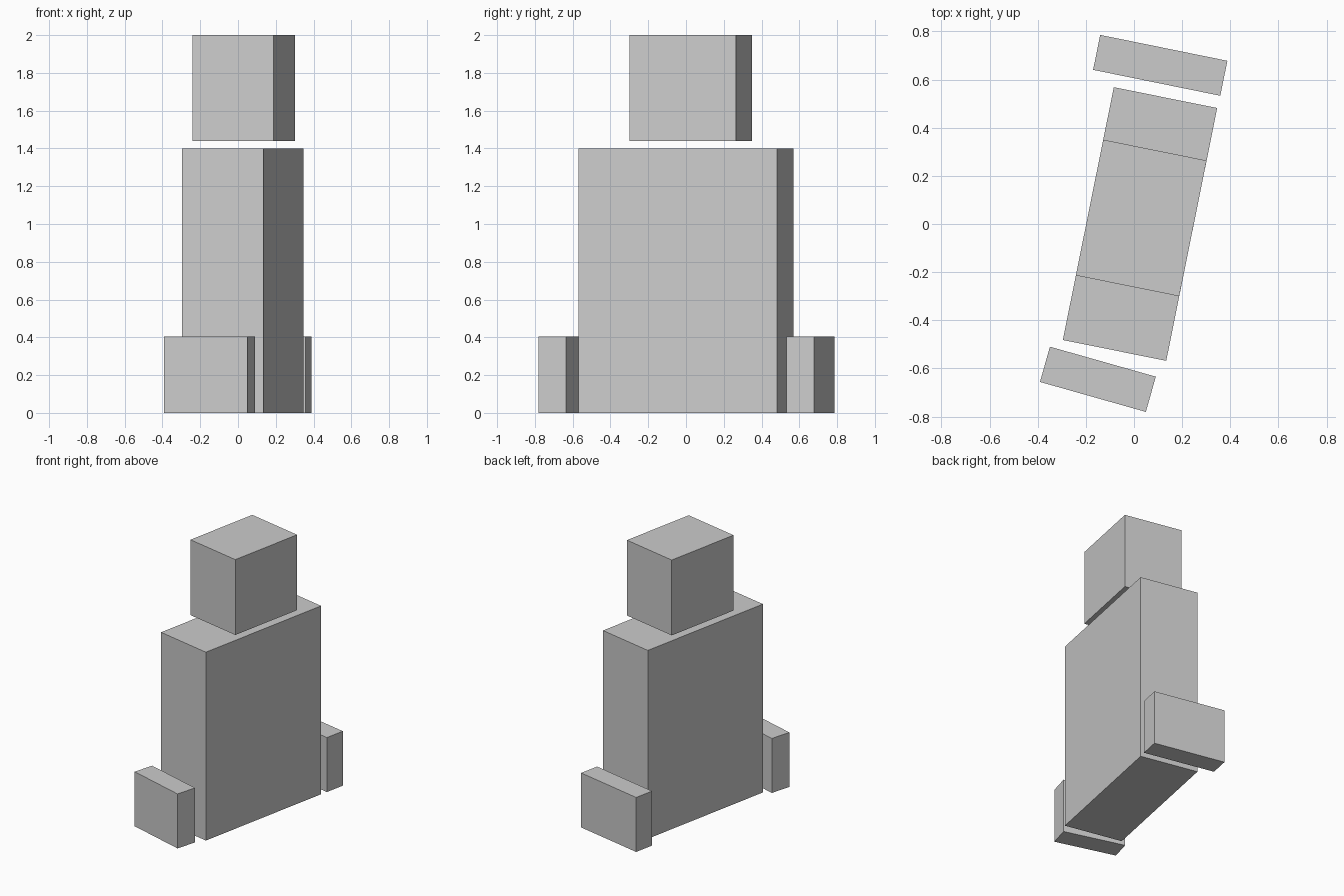
import bpy
from math import radians

if "Cube" in bpy.data.objects:
    bpy.data.objects.remove(bpy.data.objects["Cube"])


def block(name, center, size, z0, z1, angle):
    """Box with its footprint centred at (x, y), turned about z."""
    bpy.ops.mesh.primitive_cube_add(
        size=1,
        location=(center[0], center[1], (z0 + z1) / 2),
        rotation=(0, 0, radians(angle)))
    ob = bpy.context.object
    ob.name = name
    ob.scale = (size[0], size[1], z1 - z0)
    bpy.ops.object.transform_apply(location=False, rotation=False, scale=True)
    return ob


# Tall main slab and the block floating just above it
block("main_body", (0.025, 0.0), (0.438, 1.071), 0.0, 1.40, -11.4)
block("top_block", (0.03, 0.025), (0.438, 0.575), 1.44, 2.0, -11.4)

# Low blocks standing off the two narrow ends
block("front_step", (-0.15, -0.645), (0.457, 0.152), 0.0, 0.405, -15.8)
block("back_step", (0.109, 0.659), (0.539, 0.148), 0.0, 0.405, -11.5)
